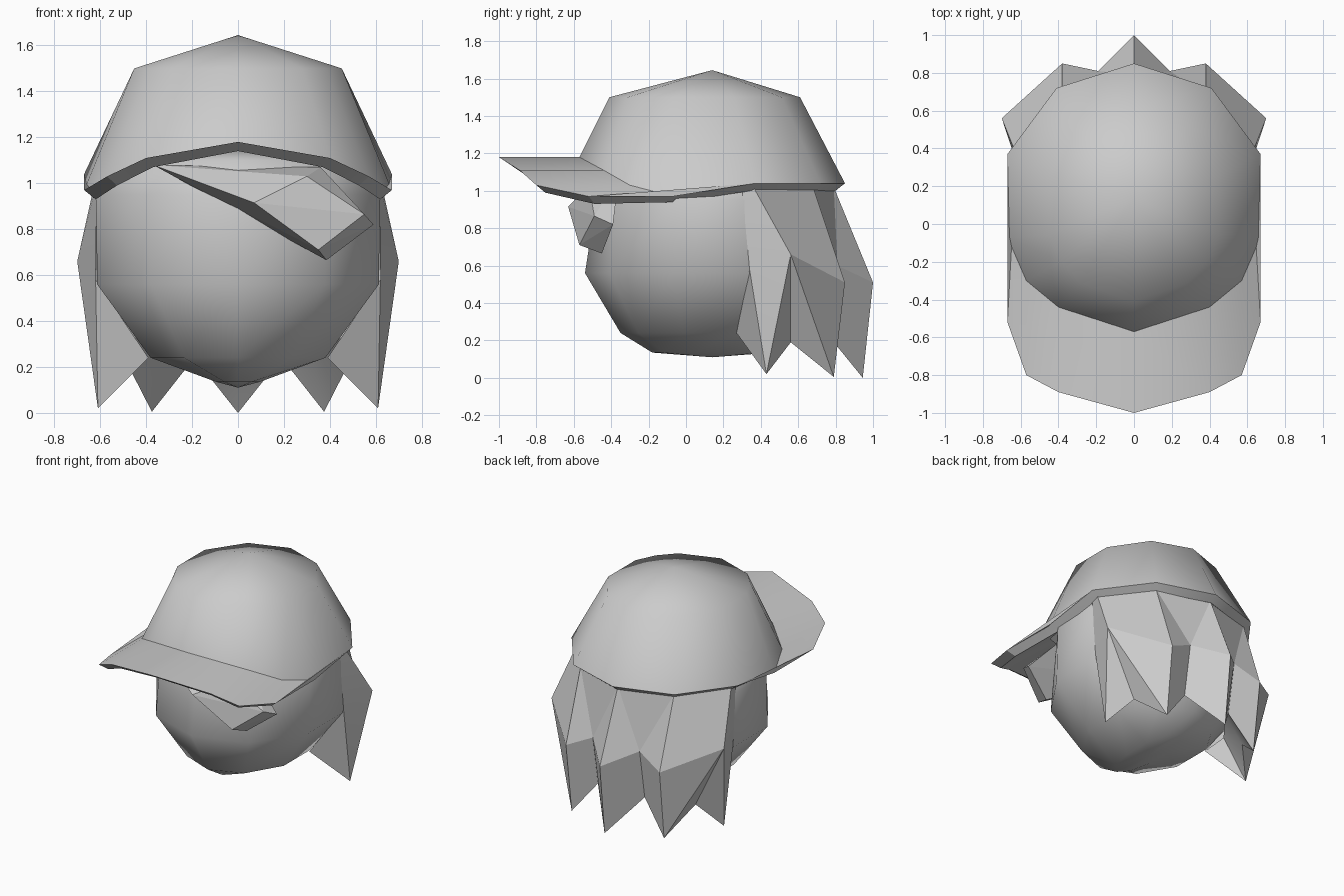
import bpy, bmesh, math

if "Cube" in bpy.data.objects:
    bpy.data.objects.remove(bpy.data.objects["Cube"])


def make(name, verts, faces, smooth=None, mirror=False):
    """Mesh object; smooth is the sharp-edge angle in degrees (None = flat)."""
    me = bpy.data.meshes.new(name)
    me.from_pydata(verts, [], faces)
    bm = bmesh.new()
    bm.from_mesh(me)
    bmesh.ops.remove_doubles(bm, verts=bm.verts, dist=0.0005)
    if mirror:
        geom = bm.verts[:] + bm.edges[:] + bm.faces[:]
        bmesh.ops.mirror(bm, geom=geom, axis='X', merge_dist=0.0005)
    bmesh.ops.recalc_face_normals(bm, faces=bm.faces)
    bm.to_mesh(me)
    bm.free()
    ob = bpy.data.objects.new(name, me)
    bpy.context.collection.objects.link(ob)
    if smooth is not None:
        bpy.ops.object.select_all(action='DESELECT')
        ob.select_set(True)
        bpy.context.view_layer.objects.active = ob
        bpy.ops.object.shade_smooth_by_angle(angle=math.radians(smooth))
    return ob


def loft(rows, closed_ends=(None, None)):
    """Bridge equal-length closed rings; optional end points become fans."""
    n = len(rows[0])
    verts = [v for r in rows for v in r]
    faces = [(k * n + i, k * n + (i + 1) % n, (k + 1) * n + (i + 1) % n, (k + 1) * n + i)
             for k in range(len(rows) - 1) for i in range(n)]
    for point, start in zip(closed_ends, (0, (len(rows) - 1) * n)):
        if point:
            verts.append(point)
            faces += [(start + i, start + (i + 1) % n, len(verts) - 1) for i in range(n)]
    return verts, faces


def ring(half):
    """Complete a half outline (front centre to back centre) by mirroring."""
    return half + [(-x, y, z) for x, y, z in half[-2:0:-1]]


def oval(rx, ry, cy, z, angles):
    return ring([(rx * math.sin(math.radians(a)), cy - ry * math.cos(math.radians(a)), z)
                 for a in angles])


# Head: ten-sided smooth form, tapering to the chin
ten = range(0, 181, 36)
head_rows = [oval(rx, ry, 0.14, z, ten) for rx, ry, z in
             ((0.10, 0.32, 0.135), (0.40, 0.49, 0.24), (0.645, 0.68, 0.56),
              (0.65, 0.62, 0.95), (0.60, 0.58, 1.10))]
make("head", *loft(head_rows, ((0, 0.14, 0.11), (0, 0.14, 1.15))), smooth=80)

# Cap crown: lower edge, upper ring and peak
edge = [(0, -0.57, 1.18), (0.40, -0.44, 1.11), (0.57, -0.30, 1.03), (0.67, -0.07, 0.97),
        (0.67, 0.37, 1.04), (0.41, 0.72, 1.04), (0, 0.85, 1.04)]
crown_edge = ring(edge)
upper = oval(0.475, 0.51, 0.10, 1.50, (0, 36, 54, 72, 108, 144, 180))
make("cap_crown", *loft([crown_edge, upper], (None, (0, 0.14, 1.645))), smooth=80)

# Cap visor and rim: the front edge pushed forward, then turned under
reach = [-1.0, -0.89, -0.80, -0.52]
front = [(x, y, z) for (x, _, z), y in zip(edge, reach)]
outer = ring(front + edge[4:])
# the side corner of the crown needs its own point between visor and rim
under = [(x * 0.925, 0.0 + y * 0.94, z - 0.04) for x, y, z in outer]
inner = [(x * 0.90, 0.14 + (y - 0.14) * 0.90, z - 0.03) for x, y, z in crown_edge]
make("cap_visor", *loft([crown_edge, outer, under, inner]), smooth=25)

# Hair at the back: one side, mirrored
P = dict(
    tA=(0.615, 0.30, 1.0), tB=(0.62, 0.36, 1.02), tC=(0.38, 0.68, 1.02), tD=(0, 0.79, 1.02),
    A=(0.62, 0.34, 0.58), B=(0.70, 0.56, 0.66), C=(0.38, 0.85, 0.51),
    N=(0.19, 0.81, 0.60), D=(0, 1.0, 0.51),
    a=(0.39, 0.27, 0.24), T1=(0.61, 0.43, 0.02), n1=(0.47, 0.56, 0.19),
    T2=(0.375, 0.79, 0.005), n2=(0.19, 0.75, 0.24), T3=(0, 0.945, 0.0),
    i1=(0.46, 0.38, 0.32), i2=(0.30, 0.58, 0.36), i3=(0, 0.68, 0.36))
hair_faces = ("tA A B tB|tB B C tC|tC C N|tC N tD|tD N D|A a T1|A T1 B|B T1 n1|B n1 T2|"
              "B T2 C|C T2 n2 N|N n2 T3 D|a T1 i1|T1 n1 i1|n1 T2 i2|T2 n2 i2|n2 T3 i3|"
              "i1 n1 i2|i2 n2 i3")
keys = list(P)
make("back_hair", list(P.values()),
     [[keys.index(k) for k in f.split()] for f in hair_faces.split("|")],
     smooth=20, mirror=True)

# Fringe: one faceted lock swept across the forehead
fringe = make("fringe", [
    (-0.37, -0.40, 1.08), (0.07, -0.63, 0.915), (0.35, -0.57, 0.71), (0.385, -0.45, 0.665),
    (0.55, -0.49, 0.865), (0.59, -0.39, 0.82), (0.30, -0.52, 1.03), (0.36, -0.36, 1.07)], [])
bm = bmesh.new()
bm.from_mesh(fringe.data)
bmesh.ops.convex_hull(bm, input=bm.verts)
bmesh.ops.recalc_face_normals(bm, faces=bm.faces)
bm.to_mesh(fringe.data)
bm.free()
